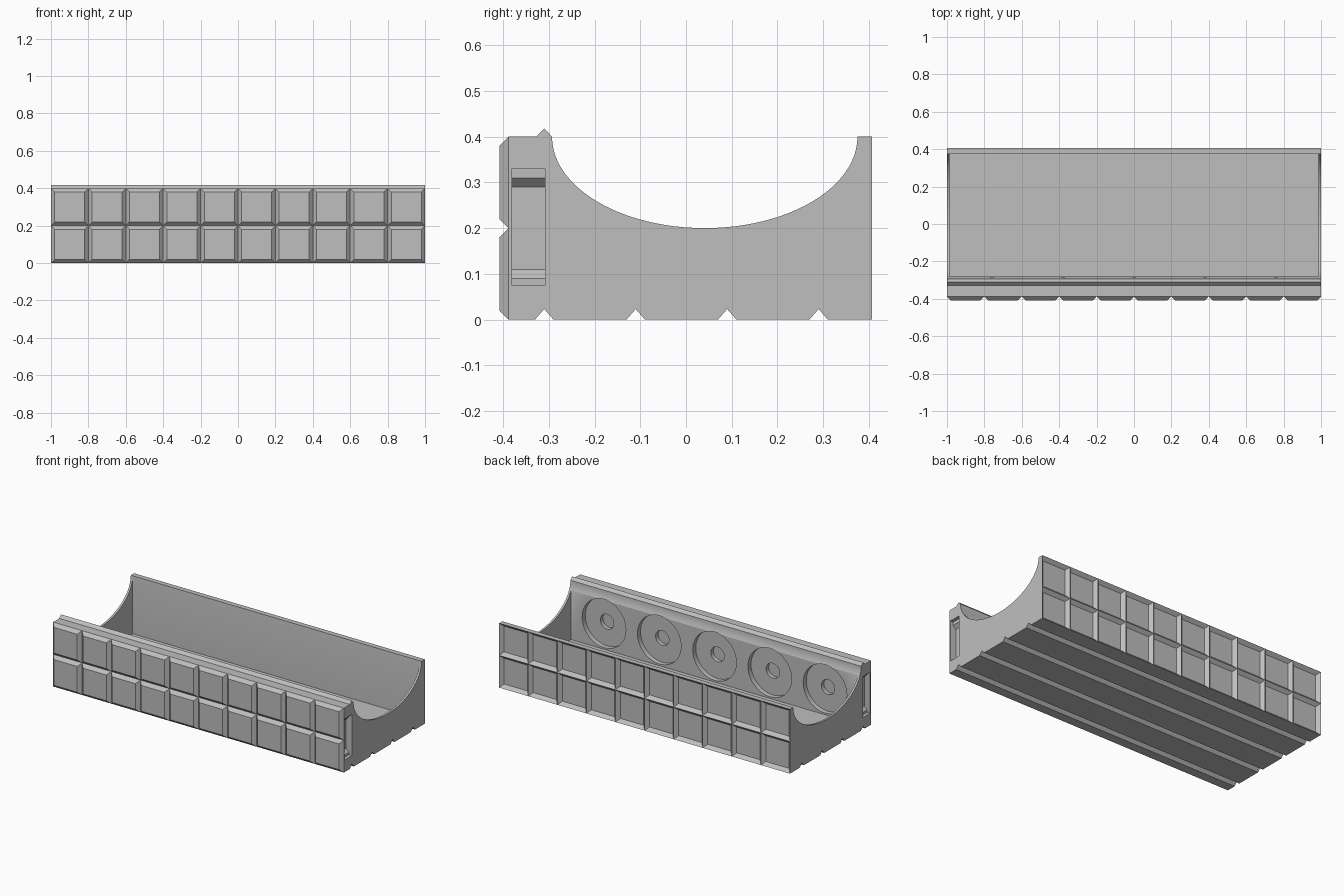
import bpy, bmesh
from math import sin, cos, pi

cube = bpy.data.objects.get("Cube")
if cube:
    bpy.data.objects.remove(cube, do_unlink=True)

grey = bpy.data.materials.new("light_grey")
grey.use_nodes = True
colour = (0.52, 0.52, 0.52, 1)
grey.diffuse_color = colour
grey.node_tree.nodes["Principled BSDF"].inputs["Base Color"].default_value = colour

TOP = 0.4       # height of the walls
CELL = 0.2      # size of one grid cell
BEVEL = 0.02    # size of every groove and ridge


def finish(name, bm):
    bmesh.ops.recalc_face_normals(bm, faces=bm.faces)
    mesh = bpy.data.meshes.new(name)
    bm.to_mesh(mesh)
    bm.free()
    obj = bpy.data.objects.new(name, mesh)
    obj.data.materials.append(grey)
    bpy.context.collection.objects.link(obj)
    return obj


def prism(name, profile, start, end, along):
    """Extrude a closed profile in (y, z) along x, or in (x, z) along y."""
    bm = bmesh.new()
    place = (lambda u, z, t: (t, u, z)) if along == "x" else (lambda u, z, t: (u, t, z))
    a = [bm.verts.new(place(u, z, start)) for u, z in profile]
    b = [bm.verts.new(place(u, z, end)) for u, z in profile]
    bm.faces.new(a)
    bm.faces.new(b)
    n = len(a)
    for i in range(n):
        j = (i + 1) % n
        bm.faces.new((a[i], a[j], b[j], b[i]))
    return finish(name, bm)


def circle(cx, cz, r, n=48):
    return [(cx + r * cos(2 * pi * i / n), cz + r * sin(2 * pi * i / n)) for i in range(n)]


def cut(obj, cutter):
    mod = obj.modifiers.new("cut", "BOOLEAN")
    mod.operation = "DIFFERENCE"
    mod.solver = "EXACT"
    mod.object = cutter
    bpy.context.view_layer.objects.active = obj
    bpy.ops.object.modifier_apply(modifier=mod.name)
    bpy.data.objects.remove(cutter, do_unlink=True)


def grid_panel(name, y_outer, y_inner):
    """Grid of cells whose bevelled centres sit at y_inner."""
    bm = bmesh.new()
    corners = ((0, 0), (1, 0), (1, 1), (0, 1))
    inset = CELL - 2 * BEVEL
    for col in range(10):
        for row in range(2):
            x, z = -1 + col * CELL, row * CELL
            outer = [bm.verts.new((x + u * CELL, y_outer, z + v * CELL)) for u, v in corners]
            inner = [bm.verts.new((x + BEVEL + u * inset, y_inner, z + BEVEL + v * inset))
                     for u, v in corners]
            bm.faces.new(inner)
            for i in range(4):
                j = (i + 1) % 4
                bm.faces.new((outer[i], outer[j], inner[j], inner[i]))
    bmesh.ops.remove_doubles(bm, verts=bm.verts, dist=0.001)
    return bm


# Body profile: grooved base, elliptical trough, ridge on the front wall
profile = [(-0.388, 0)]
for y in (-0.31, -0.11, 0.09, 0.29):
    profile += [(y - BEVEL, 0), (y, 0.023), (y + BEVEL, 0)]
profile += [(0.385, 0), (0.385, TOP)]
steps = 48
for i in range(steps + 1):
    a = pi * i / steps
    profile.append((0.041 + 0.334 * cos(a), TOP - 0.2 * sin(a)))
profile += [(-0.31, 0.418), (-0.328, TOP), (-0.388, TOP)]
body = prism("body", profile, -1, 1, "x")

# Box cavity between the thin end walls
cavity = [(-0.28, 0.04), (0.374, 0.04), (0.374, 0.5), (-0.28, 0.5)]
cut(body, prism("cavity_cutter", cavity, -0.987, 0.987, "x"))

# Round recesses with centre holes inside the front wall
for i in range(5):
    x = (i - 2) * 0.38
    cut(body, prism("disc_cutter", circle(x, 0.2, 0.15), -0.31, -0.2, "y"))
    cut(body, prism("hole_cutter", circle(x, 0.2, 0.046, 32), -0.335, -0.2, "y"))

# Stepped clip pocket in each end of the front wall
pocket = [(1.02, 0.33), (0.98, 0.33), (0.98, 0.31), (0.96, 0.29),
          (0.96, 0.11), (0.98, 0.09), (0.98, 0.075), (1.02, 0.075)]
for side in (-1, 1):
    cut(body, prism("pocket_cutter", [(side * x, z) for x, z in pocket], -0.38, -0.308, "y"))

# Raised tiles on the front
finish("front_tiles", grid_panel("front", -0.388, -0.408))

# Raised ridges on the back, with the rim closed down to the body
bm = grid_panel("back", 0.407, 0.387)
rim = [e for e in bm.edges if e.is_boundary]
new = bmesh.ops.extrude_edge_only(bm, edges=rim)["geom"]
for v in new:
    if isinstance(v, bmesh.types.BMVert):
        v.co.y = 0.385
finish("back_ridges", bm)

# Smooth the curved surfaces only
bpy.ops.object.select_all(action="DESELECT")
body.select_set(True)
bpy.context.view_layer.objects.active = body
bpy.ops.object.shade_smooth_by_angle(angle=0.5)
